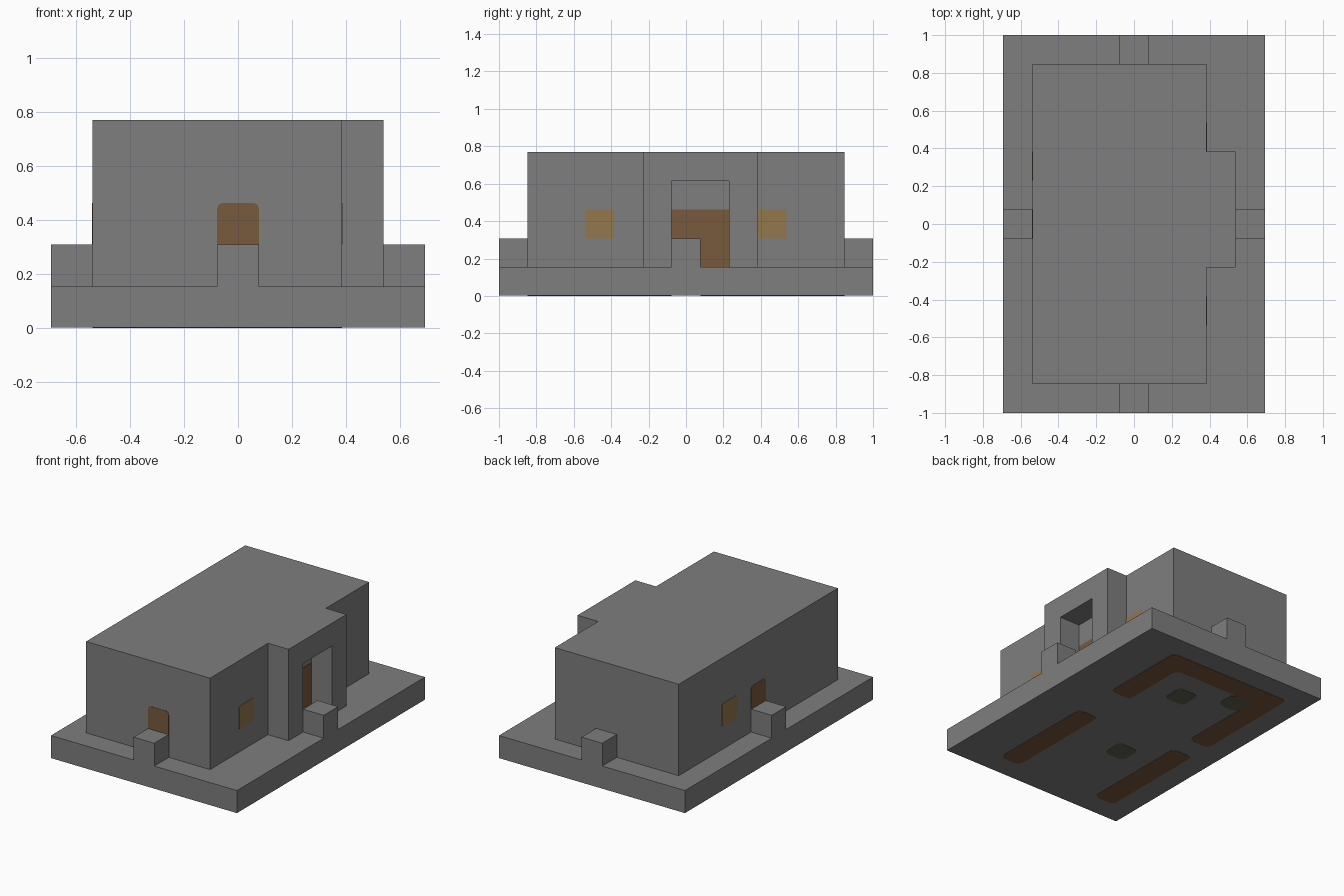
import bpy, bmesh
from mathutils import Vector

cube = bpy.data.objects.get("Cube")
if cube:
    bpy.data.objects.remove(cube)

U = 2 / 13        # one grid block
THIN = 0.004      # painted plate thickness
LIFT = THIN / 2   # underside markings stand just proud of the base


def material(name, rgb):
    mat = bpy.data.materials.new(name)
    mat.use_nodes = True
    mat.diffuse_color = (*rgb, 1)
    mat.node_tree.nodes["Principled BSDF"].inputs["Base Color"].default_value = (*rgb, 1)
    return mat


STONE = material("stone grey", (0.21, 0.21, 0.21))
WOOD = material("wood brown", (0.19, 0.10, 0.047))
GLASS = material("window amber", (0.29, 0.185, 0.075))
MOSS = material("moss green", (0.11, 0.12, 0.08))


def prism(name, outline, axis, start, depth, mat, corner=0):
    """Extrude an outline along an axis, with optional rounded corners."""
    place = {"x": lambda a, b: (start, a, b),
             "y": lambda a, b: (a, start, b),
             "z": lambda a, b: (a, b, start)}[axis]
    bm = bmesh.new()
    face = bm.faces.new([bm.verts.new(place(a * U, b * U)) for a, b in outline])
    if corner:
        bmesh.ops.bevel(bm, geom=bm.verts[:], offset=corner * U, segments=3,
                        profile=0.5, affect="VERTICES")
        bm.faces.ensure_lookup_table()
        face = bm.faces[0]
    top = bmesh.ops.extrude_face_region(bm, geom=[face])["geom"]
    shift = Vector([depth if a == axis else 0 for a in "xyz"])
    bmesh.ops.translate(bm, vec=shift,
                        verts=[g for g in top if isinstance(g, bmesh.types.BMVert)])
    bmesh.ops.recalc_face_normals(bm, faces=bm.faces[:])
    mesh = bpy.data.meshes.new(name)
    bm.to_mesh(mesh)
    bm.free()
    mesh.materials.append(mat)
    obj = bpy.data.objects.new(name, mesh)
    bpy.context.collection.objects.link(obj)
    return obj


def rect(a0, b0, a1, b1):
    return [(a0, b0), (a1, b0), (a1, b1), (a0, b1)]


def plate(name, outline, axis, at, mat, corner=0):
    return prism(name, outline, axis, at - THIN / 2, THIN, mat, corner)


# Base slab
prism("base", rect(-4.5, -6.5, 4.5, 6.5), "z", LIFT, U - LIFT, STONE)

# Step block in the middle of each side
for name, x, y in (("front", 0, -6), ("back", 0, 6), ("left", 4, 0), ("right", -4, 0)):
    prism(name + "_step", rect(x - .5, y - .5, x + .5, y + .5), "z", U, U, STONE)

# Building with a projecting porch
building = prism("building", [(-3.5, -5.5), (2.5, -5.5), (2.5, -1.5), (3.5, -1.5),
                              (3.5, 2.5), (2.5, 2.5), (2.5, 5.5), (-3.5, 5.5)],
                 "z", U, 4 * U, STONE)

# Doorway recess through the porch
cutter = prism("doorway_cutter", rect(-.5, .5, 1.5, 4), "x", 2.5 * U, 2 * U, STONE)
cutter.hide_render = True
cutter.display_type = "WIRE"
cutter.hide_set(True)
cut = building.modifiers.new("doorway", "BOOLEAN")
cut.operation = "DIFFERENCE"
cut.solver = "EXACT"
cut.object = cutter

# Doors
plate("porch_door", rect(-.5, 1, 1.5, 3), "x", 2.5 * U, WOOD)
plate("front_door", rect(-.5, 1, .5, 3), "y", -5.5 * U, WOOD, 0.12)
plate("side_door", rect(-.5, 1, .5, 3), "x", -3.5 * U, WOOD, 0.12)

# Windows
for name, x, y in (("porch_side_front", 2.5, -3.5), ("porch_side_back", 2.5, 2.5),
                   ("far_side", -3.5, 1.5)):
    plate(name + "_window", rect(y, 2, y + 1, 3), "x", x * U, GLASS, 0.05)

# Wall markings on the underside
plate("wall_mark_back", [(2.5, 1.5), (2.5, 5.5), (-3.5, 5.5), (-3.5, .5),
                         (-2.5, .5), (-2.5, 4.5), (1.5, 4.5), (1.5, 1.5)],
      "z", LIFT, WOOD, 0.23)
for name, x in (("left", 1.5), ("right", -3.5)):
    plate("wall_mark_" + name, rect(x, -5.5, x + 1, -.5), "z", LIFT, WOOD, 0.23)

# Floor spots on the underside
for i, (x, y) in enumerate(((0, 3), (-2, 4), (-1, -2))):
    plate(f"floor_spot_{i + 1}", rect(x - .5, y - .5, x + .5, y + .5), "z", LIFT, MOSS, 0.23)
